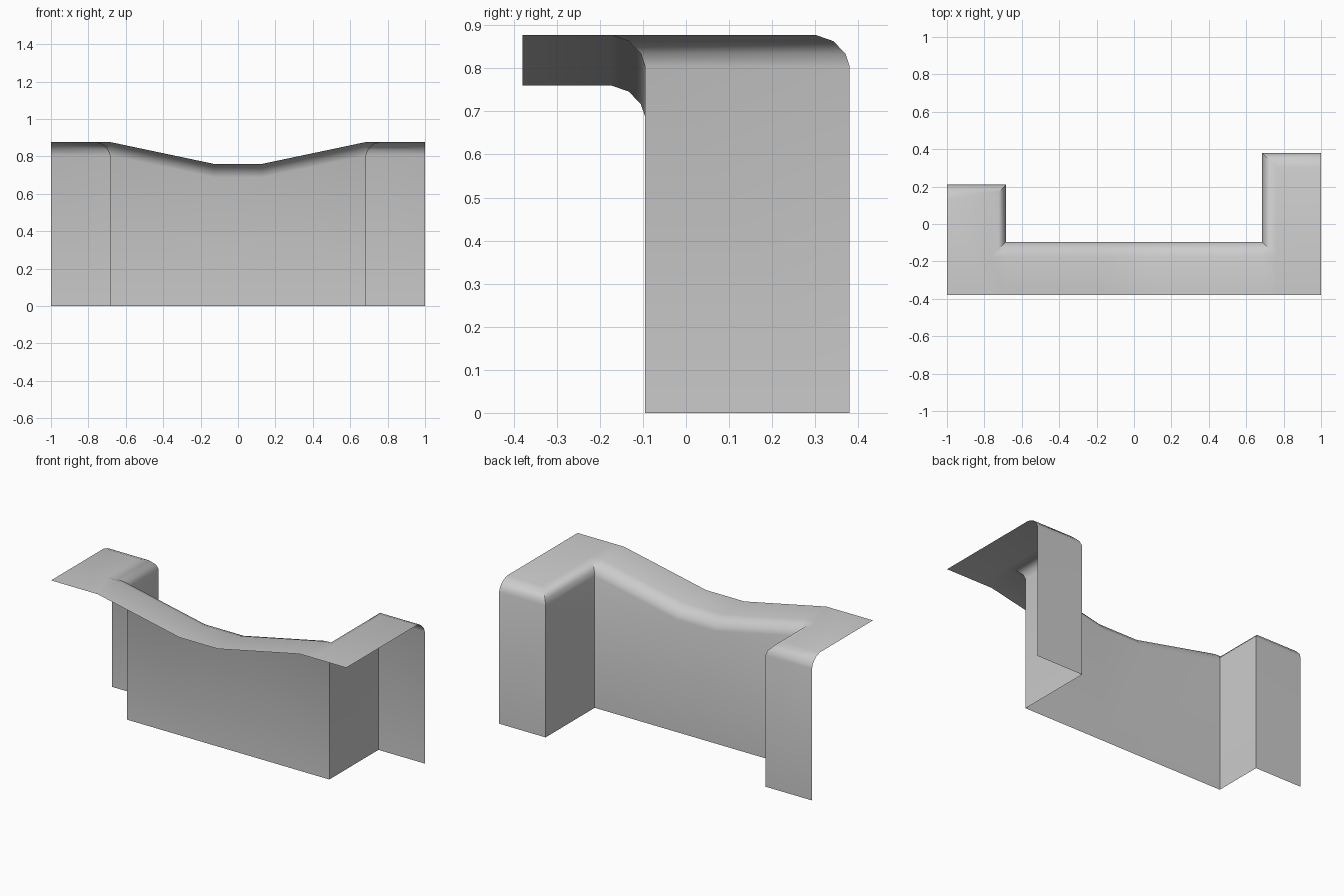
import bpy, bmesh, math

if "Cube" in bpy.data.objects:
    bpy.data.objects.remove(bpy.data.objects["Cube"])

TOP, DIP = 0.877, 0.76        # ledge height at the ends / in the middle
FRONT, BACK = -0.38, -0.095   # front edge, recessed back wall
LEFT_Y, RIGHT_Y = 0.21, 0.38  # ends of the two side arms
ARM, FLAT = 0.685, 0.13       # inner arm face, half width of the low middle


def height(x):
    t = min(max((abs(x) - FLAT) / (ARM - FLAT), 0), 1)
    return DIP + (TOP - DIP) * t


def outline(d):
    """Plan of the wall, moved inward by d with mitred corners."""
    a, b = ARM + d, BACK - d
    return [(-1, LEFT_Y - d), (-a, LEFT_Y - d), (-a, b), (-ARM, b),
            (-FLAT, b), (FLAT, b), (ARM, b), (a, b),
            (a, RIGHT_Y - d), (1, RIGHT_Y - d)]


bm = bmesh.new()

# Rounded lip rows (inset, drop), then the foot of the wall
lip = [(0.078, 0), (0.038, 0.014), (0.01, 0.043), (0, 0.072)]
rows = [[bm.verts.new((x, y, height(x) - drop)) for x, y in outline(d)]
        for d, drop in lip]
rows.append([bm.verts.new((x, y, 0)) for x, y in outline(0)])
for upper, lower in zip(rows, rows[1:]):
    for i in range(len(upper) - 1):
        bm.faces.new((upper[i], lower[i], lower[i + 1], upper[i + 1]))

# Top sheet, from the lip to the front edge
r = rows[0]
edge = [bm.verts.new((v.co.x, FRONT, v.co.z)) for v in r[2:8]]
for i in range(5):
    bm.faces.new((r[i + 2], r[i + 3], edge[i + 1], edge[i]))
corner_l = bm.verts.new((-1, FRONT, TOP))
corner_r = bm.verts.new((1, FRONT, TOP))
bm.faces.new((corner_l, edge[0], r[2], r[1], r[0]))
bm.faces.new((edge[5], corner_r, r[9], r[8], r[7]))

bmesh.ops.remove_doubles(bm, verts=bm.verts, dist=0.0005)
bmesh.ops.recalc_face_normals(bm, faces=bm.faces)
top_face = max(bm.faces, key=lambda f: f.calc_center_median().z)
if top_face.normal.z < 0:
    bmesh.ops.reverse_faces(bm, faces=bm.faces)

mesh = bpy.data.meshes.new("ledge_wall")
bm.to_mesh(mesh)
bm.free()
obj = bpy.data.objects.new("ledge_wall", mesh)
bpy.context.collection.objects.link(obj)
bpy.context.view_layer.objects.active = obj
obj.select_set(True)
bpy.ops.object.shade_smooth_by_angle(angle=math.radians(40))
